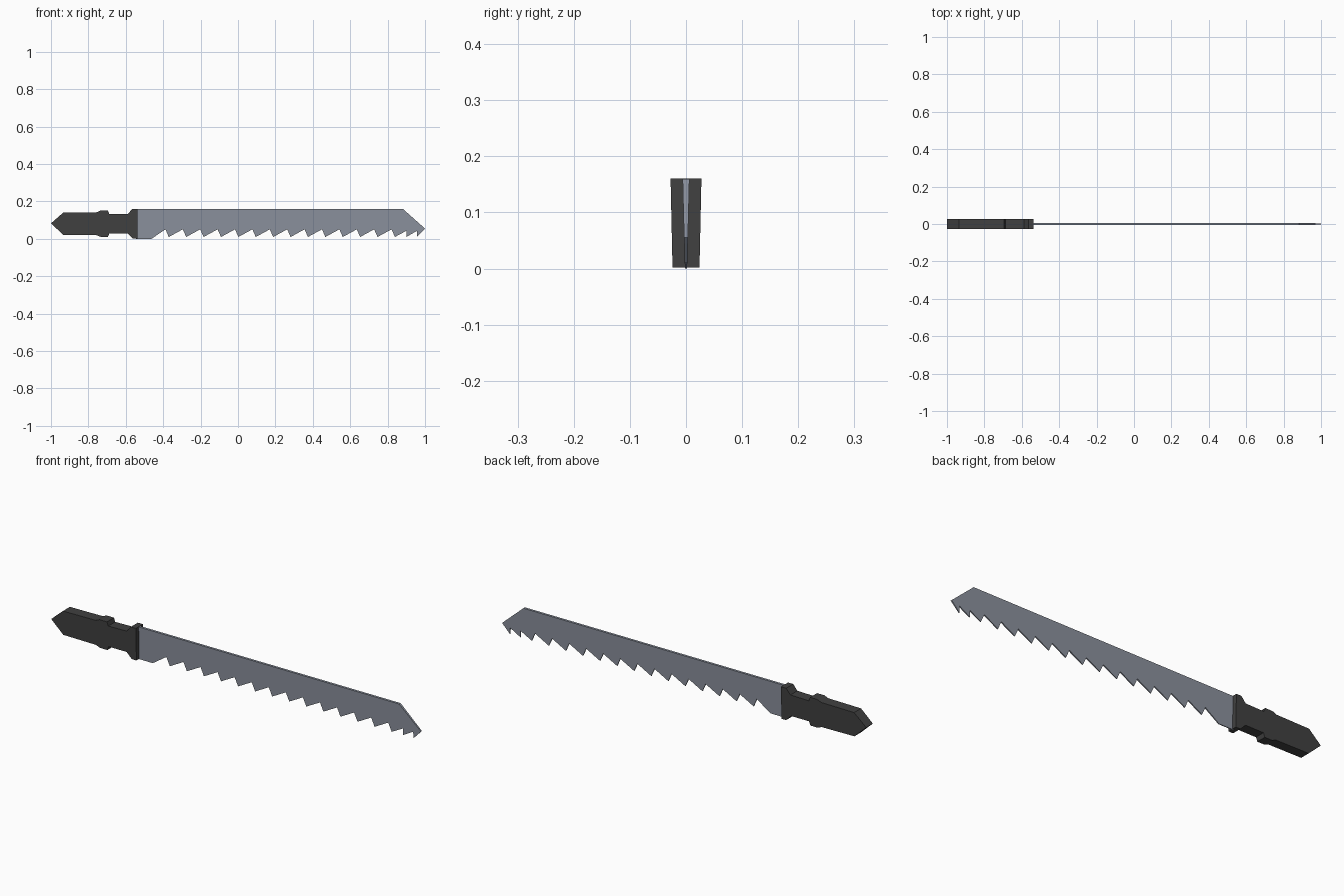
import bpy, bmesh

if "Cube" in bpy.data.objects:
    bpy.data.objects.remove(bpy.data.objects["Cube"])


def material(name, rgb):
    m = bpy.data.materials.new(name)
    m.diffuse_color = (*rgb, 1)
    m.use_nodes = True
    m.node_tree.nodes["Principled BSDF"].inputs["Base Color"].default_value = m.diffuse_color
    return m


def tapered_plate(name, outline, half_bottom, half_top, mat, height=0.16):
    """Side outline (x, z) given thickness in y that grows linearly with z."""
    bm = bmesh.new()
    rings = []
    for side in (-1, 1):
        rings.append([bm.verts.new((x, side * (half_bottom + (half_top - half_bottom) * z / height), z))
                      for x, z in outline])
    n = len(outline)
    bm.faces.new(rings[0])
    bm.faces.new(rings[1][::-1])
    for i in range(n):
        j = (i + 1) % n
        bm.faces.new((rings[0][i], rings[1][i], rings[1][j], rings[0][j]))
    bmesh.ops.recalc_face_normals(bm, faces=bm.faces[:])
    me = bpy.data.meshes.new(name)
    bm.to_mesh(me)
    bm.free()
    me.materials.append(mat)
    ob = bpy.data.objects.new(name, me)
    bpy.context.collection.objects.link(ob)
    return ob


steel = material("blue grey steel", (0.26, 0.285, 0.34))
black = material("charcoal handle", (0.052, 0.052, 0.052))

# Handle: pointed butt, small guard bump, narrow neck, flared collar
handle = [(-1.0, 0.083), (-0.935, 0.022), (-0.757, 0.020), (-0.735, 0.011),
          (-0.695, 0.011), (-0.688, 0.030), (-0.59, 0.030), (-0.562, 0.002),
          (-0.537, 0.002), (-0.537, 0.161), (-0.565, 0.161), (-0.588, 0.134),
          (-0.688, 0.132), (-0.695, 0.151), (-0.735, 0.151), (-0.757, 0.142),
          (-0.935, 0.140)]
tapered_plate("handle", handle, 0.024, 0.0275, black)

# Blade: straight back, slanted tip, row of raked teeth
blade = [(-0.545, 0.16), (-0.545, 0.0), (-0.463, 0.0)]
for i in range(14):
    tip = -0.37 + i * 0.0930
    blade += [(tip - 0.018, 0.051), (tip, 0.010)]
# Shorter teeth near the tip
blade += [(0.90, 0.043), (0.90, 0.010), (0.957, 0.043), (0.957, 0.010)]
blade += [(1.0, 0.055), (0.882, 0.16)]
tapered_plate("blade", blade, 0.002, 0.006, steel)
